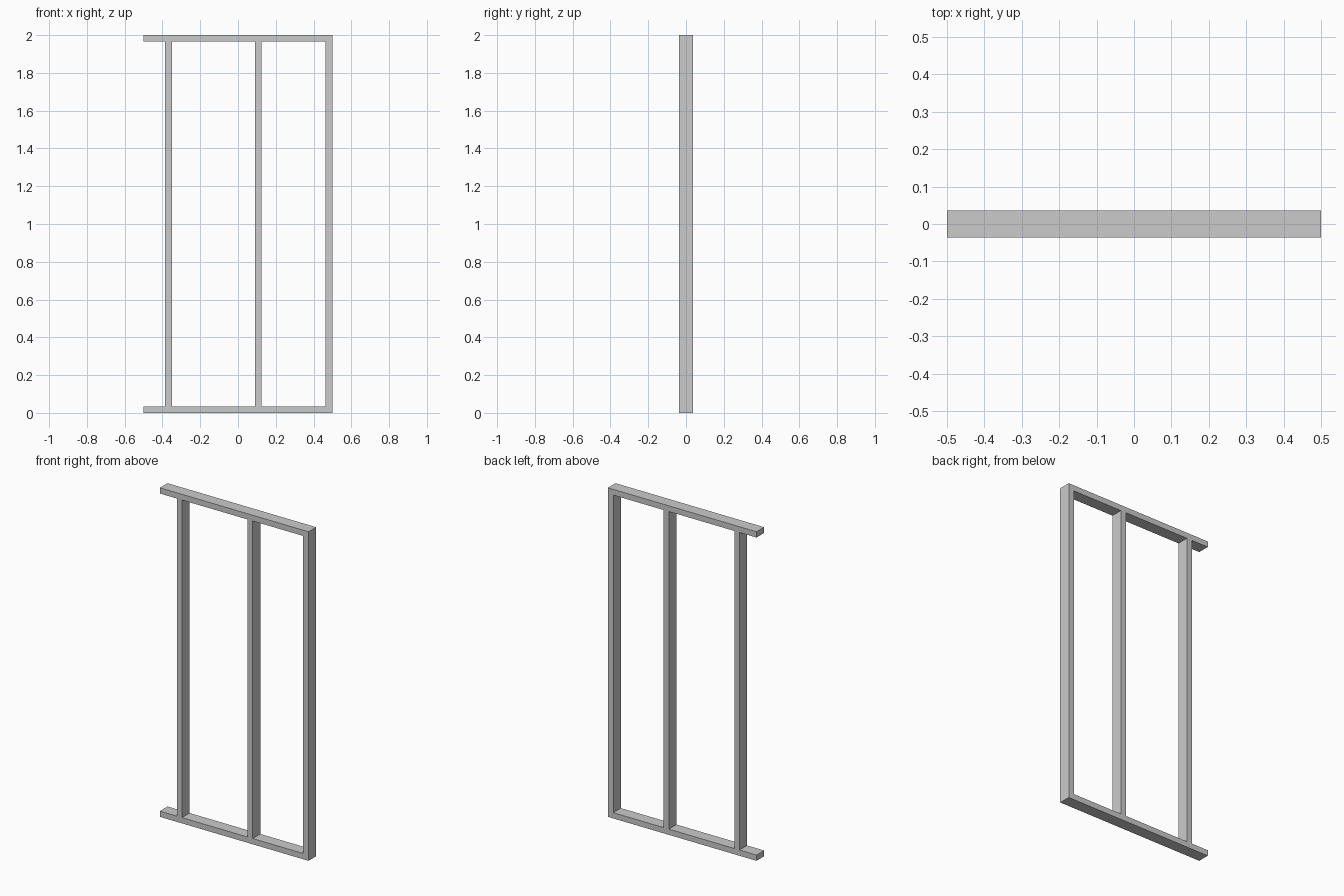
import bpy, bmesh

if "Cube" in bpy.data.objects:
    bpy.data.objects.remove(bpy.data.objects["Cube"])

W, H = 0.5, 2.0      # half width, height
D = 0.0365           # half depth
T = 0.035            # timber thickness


def extrude_profile(name, points):
    """Closed x-z outline extruded through the frame depth."""
    bm = bmesh.new()
    face = bm.faces.new([bm.verts.new((x, -D, z)) for x, z in points])
    geom = bmesh.ops.extrude_face_region(bm, geom=[face])["geom"]
    verts = [g for g in geom if isinstance(g, bmesh.types.BMVert)]
    bmesh.ops.translate(bm, verts=verts, vec=(0, 2 * D, 0))
    bmesh.ops.recalc_face_normals(bm, faces=bm.faces)
    mesh = bpy.data.meshes.new(name)
    bm.to_mesh(mesh)
    bm.free()
    obj = bpy.data.objects.new(name, mesh)
    bpy.context.collection.objects.link(obj)
    return obj


# Outer frame: top plate, right end post and bottom plate, open on the left
inner = W - 0.037
extrude_profile("outer_frame", [
    (-W, 0), (W, 0), (W, H), (-W, H),
    (-W, H - T), (inner, H - T), (inner, T), (-W, T)])

# Inner studs between the plates
for name, x in (("left_stud", -0.368), ("middle_stud", 0.107)):
    a, b = x - T / 2, x + T / 2
    extrude_profile(name, [(a, T), (b, T), (b, H - T), (a, H - T)])
